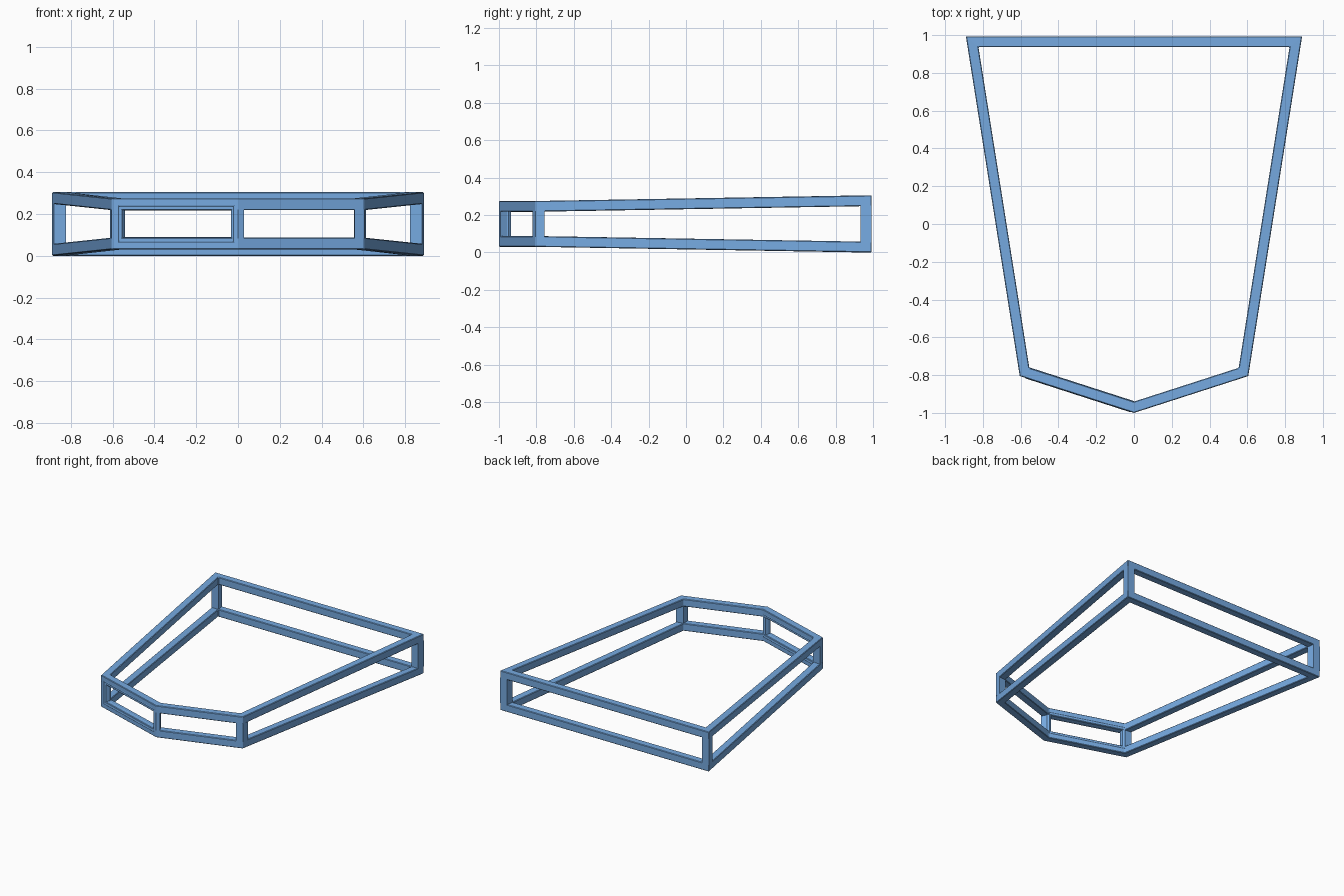
import bpy, bmesh
from mathutils import Vector

if "Cube" in bpy.data.objects:
    bpy.data.objects.remove(bpy.data.objects["Cube"])

T = 0.057                      # bar thickness
# outline corners: x, y, bottom z, top z (counter-clockwise)
CORNERS = [(0, -1, .03, .275), (.605, -.805, .03, .275), (.89, .993, 0, .305),
           (-.89, .993, 0, .305), (-.605, -.805, .03, .275)]
P = [Vector(c[:2]) for c in CORNERS]
N = len(P)

BLUE = bpy.data.materials.new("blue")
BLUE.diffuse_color = (.18, .40, .75, 1)
BLUE.use_nodes = True
BLUE.node_tree.nodes["Principled BSDF"].inputs["Base Color"].default_value = BLUE.diffuse_color


def edge_dir(i):
    return (P[(i + 1) % N] - P[i % N]).normalized()


def inset(i, d):
    """Mitred inward offset of corner i."""
    a, b = edge_dir(i - 1), edge_dir(i)
    na, nb = Vector((-a.y, a.x)), Vector((-b.y, b.x))
    return P[i] + (na + nb) * (d / (1 + na.dot(nb)))


def make_object(name, bm, bevel=0.004):
    bmesh.ops.recalc_face_normals(bm, faces=bm.faces)
    me = bpy.data.meshes.new(name)
    bm.to_mesh(me)
    bm.free()
    me.materials.append(BLUE)
    ob = bpy.data.objects.new(name, me)
    bpy.context.collection.objects.link(ob)
    if bevel:
        m = ob.modifiers.new("soft_edges", 'BEVEL')
        m.width, m.segments = bevel, 1
    return ob


def ring(name, top):
    """Five-sided mitred loop of square bars."""
    bm = bmesh.new()
    secs = []
    for i, c in enumerate(CORNERS):
        lo = c[3] - T if top else c[2]
        q = inset(i, T)
        secs.append([bm.verts.new((p.x, p.y, z)) for p, z in
                     ((P[i], lo), (q, lo), (q, lo + T), (P[i], lo + T))])
    for i in range(N):
        a, b = secs[i], secs[(i + 1) % N]
        for k in range(4):
            m = (k + 1) % 4
            bm.faces.new((a[k], b[k], b[m], a[m]))
    return make_object(name, bm)


def post(name, i, width):
    """Kite-section upright filling one corner between the loops."""
    bm = bmesh.new()
    c = CORNERS[i]
    pts = [P[i], P[i] + edge_dir(i) * width, inset(i, T), P[i] - edge_dir(i - 1) * width]
    lo = [bm.verts.new((p.x, p.y, c[2] + T - .004)) for p in pts]
    hi = [bm.verts.new((p.x, p.y, c[3] - T + .004)) for p in pts]
    bm.faces.new(lo)
    bm.faces.new(hi)
    for k in range(4):
        m = (k + 1) % 4
        bm.faces.new((lo[k], lo[m], hi[m], hi[k]))
    return make_object(name, bm, 0)


ring("lower_loop", False)
ring("upper_loop", True)
for i, (name, w) in enumerate([("front_post", .03), ("front_right_post", .05),
                               ("back_right_post", .06), ("back_left_post", .06),
                               ("front_left_post", .05)]):
    post(name, i, w)

# rounded lining around the front left opening
d = edge_dir(4)
n = Vector((-d.y, d.x)) * (T / 2)
a, b = P[4] + d * .036 + n, P[0] - d * .022 + n
cu = bpy.data.curves.new("front_left_lining", 'CURVE')
cu.dimensions = '3D'
cu.bevel_depth, cu.bevel_resolution = .031, 2
sp = cu.splines.new('POLY')
sp.points.add(3)
for pt, (p, z) in zip(sp.points, ((a, .067), (b, .067), (b, .238), (a, .238))):
    pt.co = (p.x, p.y, z, 1)
sp.use_cyclic_u = True
cu.materials.append(BLUE)
ob = bpy.data.objects.new("front_left_lining", cu)
bpy.context.collection.objects.link(ob)
bpy.context.view_layer.objects.active = ob
ob.select_set(True)
bpy.ops.object.convert(target='MESH')
bpy.ops.object.shade_smooth_by_angle()
